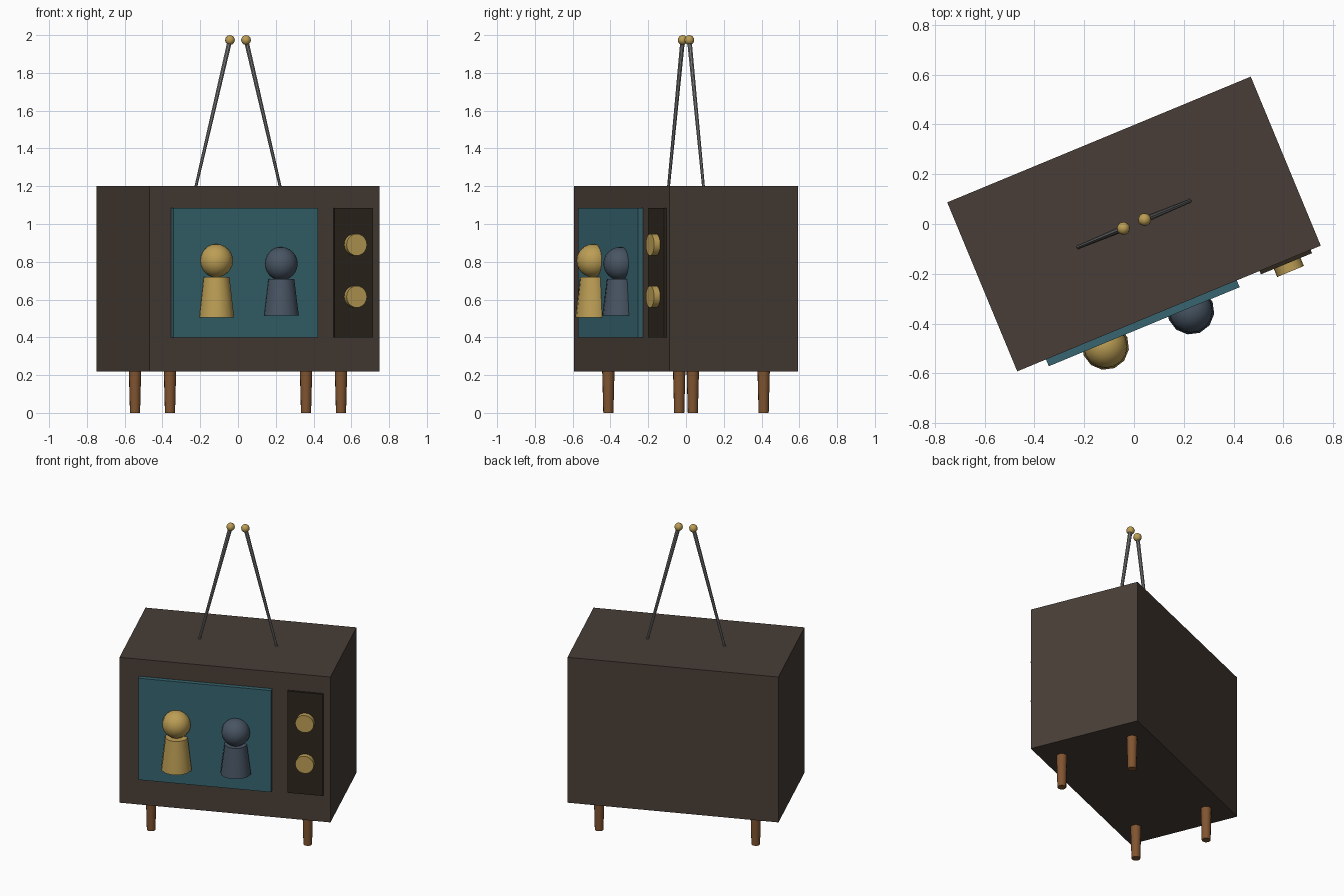
import bpy, bmesh, math
from mathutils import Matrix, Vector

if "Cube" in bpy.data.objects:
    bpy.data.objects.remove(bpy.data.objects["Cube"])

# whole set is turned about the vertical axis
TURN = Matrix.Rotation(math.radians(22.5), 4, 'Z')


def material(name, r, g, b):
    m = bpy.data.materials.new(name)
    m.diffuse_color = (r, g, b, 1)
    m.use_nodes = True
    m.node_tree.nodes["Principled BSDF"].inputs["Base Color"].default_value = m.diffuse_color
    return m


WOOD = material("dark_wood", 0.065, 0.048, 0.038)
GLASS = material("teal_glass", 0.038, 0.13, 0.16)
PANEL = material("panel_brown", 0.026, 0.019, 0.012)
GOLD = material("gold", 0.5, 0.34, 0.09)
SLATE = material("slate", 0.065, 0.09, 0.125)
LEG = material("leg_wood", 0.22, 0.09, 0.03)
METAL = material("metal", 0.2, 0.2, 0.2)


def finish(name, bm, mat, smooth=False):
    bm.transform(TURN)
    bmesh.ops.recalc_face_normals(bm, faces=bm.faces)
    for f in bm.faces:
        f.smooth = smooth
    me = bpy.data.meshes.new(name)
    bm.to_mesh(me)
    bm.free()
    me.materials.append(mat)
    ob = bpy.data.objects.new(name, me)
    bpy.context.collection.objects.link(ob)
    if smooth:
        bpy.ops.object.select_all(action='DESELECT')
        bpy.context.view_layer.objects.active = ob
        ob.select_set(True)
        bpy.ops.object.shade_smooth_by_angle(angle=math.radians(35))
    return ob


def box(name, lo, hi, mat):
    lo, hi = Vector(lo), Vector(hi)
    bm = bmesh.new()
    bmesh.ops.create_cube(bm, size=1, matrix=Matrix.Translation((lo + hi) / 2)
                          @ Matrix.Diagonal((*(hi - lo), 1)))
    return finish(name, bm, mat)


def rod(name, a, b, ra, rb, sides, mat):
    """Tapered cylinder from point a to point b."""
    a, b = Vector(a), Vector(b)
    bm = bmesh.new()
    rot = Vector((0, 0, 1)).rotation_difference(b - a).to_matrix().to_4x4()
    bmesh.ops.create_cone(bm, cap_ends=True, segments=sides, radius1=ra, radius2=rb,
                          depth=(b - a).length,
                          matrix=Matrix.Translation((a + b) / 2) @ rot)
    return finish(name, bm, mat, True)


def ball(name, c, r, seg, rings, mat):
    bm = bmesh.new()
    bmesh.ops.create_uvsphere(bm, u_segments=seg, v_segments=rings, radius=r,
                              matrix=Matrix.Translation(c))
    return finish(name, bm, mat, True)


# cabinet, screen and control panel
box("cabinet", (-0.66, -0.3675, 0.22), (0.66, 0.3675, 1.2), WOOD)
box("screen", (-0.535, -0.397, 0.40), (0.295, -0.35, 1.085), GLASS)
box("control_panel", (0.394, -0.382, 0.40), (0.616, -0.35, 1.085), PANEL)

# knobs
for label, z in (("upper", 0.89), ("lower", 0.615)):
    rod(label + "_knob", (0.508, -0.37, z), (0.508, -0.417, z), 0.058, 0.058, 20, GOLD)

# two pawn-shaped figures on the screen: base, neck and head heights
for label, x, z0, z1, zh, mat in (("left", -0.294, 0.505, 0.72, 0.806, GOLD),
                                  ("right", 0.077, 0.515, 0.71, 0.79, SLATE)):
    rod(label + "_figure_body", (x, -0.41, z0), (x, -0.41, z1), 0.095, 0.07, 12, mat)
    ball(label + "_figure_head", (x, -0.41, zh), 0.088, 16, 12, mat)

# legs and antennas
for sx, side in ((-1, "left"), (1, "right")):
    for sy, end in ((-1, "front"), (1, "back")):
        x, y = sx * 0.49, sy * 0.242
        rod(f"{end}_{side}_leg", (x, y, 0), (x, y, 0.225), 0.027, 0.033, 12, LEG)
    tip = (sx * 0.046, 0, 1.974)
    rod(side + "_antenna", (sx * 0.246, 0, 1.18), tip, 0.008, 0.013, 8, METAL)
    ball(side + "_antenna_tip", tip, 0.026, 12, 8, GOLD)
